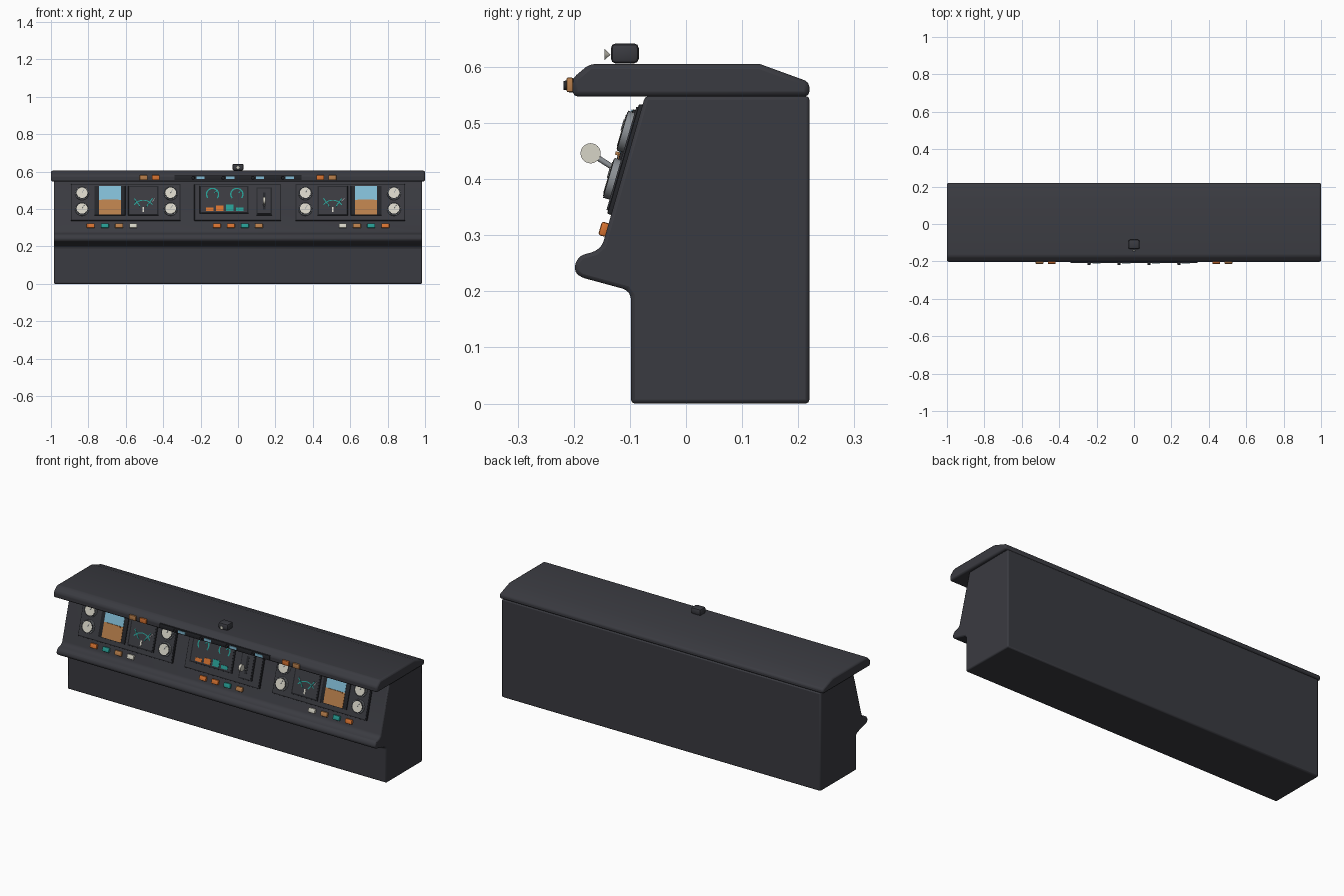
import bpy, bmesh, math
from mathutils import Matrix, Vector

cube = bpy.data.objects.get("Cube")
if cube:
    bpy.data.objects.remove(cube, do_unlink=True)


def material(name, r, g, b):
    m = bpy.data.materials.new(name)
    m.use_nodes = True
    m.diffuse_color = (r, g, b, 1)
    m.node_tree.nodes["Principled BSDF"].inputs["Base Color"].default_value = (r, g, b, 1)
    return m


BODY = material("charcoal", 0.042, 0.043, 0.052)
DARK = material("screen black", 0.018, 0.019, 0.023)
GREY = material("metal grey", 0.27, 0.29, 0.31)
IVORY = material("ivory", 0.68, 0.66, 0.57)
ORANGE = material("orange", 0.68, 0.17, 0.03)
TAN = material("earth tan", 0.48, 0.21, 0.07)
TEAL = material("teal", 0.02, 0.33, 0.29)
SKY = material("sky blue", 0.22, 0.5, 0.66)

# The sloped instrument face: local x is across, z is up the slope, -y is outward
SLOPE = 0.29
TILT = math.atan(SLOPE)
RISE = math.cos(TILT)


def face_frame(x, z):
    return Matrix.Translation((x, -0.148 + SLOPE * (z - 0.284), z)) @ Matrix.Rotation(-TILT, 4, 'X')


def finish(name, bm, mat, smooth=True):
    bmesh.ops.recalc_face_normals(bm, faces=bm.faces[:])
    me = bpy.data.meshes.new(name)
    bm.to_mesh(me)
    bm.free()
    me.materials.append(mat)
    ob = bpy.data.objects.new(name, me)
    bpy.context.collection.objects.link(ob)
    if smooth:
        bpy.ops.object.select_all(action='DESELECT')
        ob.select_set(True)
        bpy.context.view_layer.objects.active = ob
        bpy.ops.object.shade_smooth_by_angle(angle=math.radians(35))
    return ob


def box(name, mat, matrix, size, bevel=0.0):
    bm = bmesh.new()
    bmesh.ops.create_cube(bm, size=1, matrix=Matrix.Diagonal((*size, 1)))
    if bevel:
        bmesh.ops.bevel(bm, geom=bm.edges[:], offset=bevel, segments=2, profile=0.5, affect='EDGES')
    bm.transform(matrix)
    return finish(name, bm, mat, bool(bevel))


def cylinder(name, mat, matrix, r1, r2, depth, sides=24):
    bm = bmesh.new()
    bmesh.ops.create_cone(bm, cap_ends=True, segments=sides, radius1=r1, radius2=r2, depth=depth, matrix=matrix)
    return finish(name, bm, mat)


def plate(name, mat, x, z, w, h, low, high, bevel=0.0):
    """Box on the sloped face, standing from low to high above it."""
    m = face_frame(x, z) @ Matrix.Translation((0, -(low + high) / 2, 0))
    return box(name, mat, m, (w, high - low, h / RISE), bevel)


def disc(name, mat, x, z, r, low, high):
    m = face_frame(x, z) @ Matrix.Translation((0, -(low + high) / 2, 0)) @ Matrix.Rotation(math.pi / 2, 4, 'X')
    return cylinder(name, mat, m, r, r, high - low)


def arc(name, mat, x, z, r, start, end, height, width=0.005):
    """Thin curved mark on a screen."""
    bm = bmesh.new()
    steps = 16
    rows = []
    for i in range(steps + 1):
        a = math.radians(start + (end - start) * i / steps)
        rows.append([bm.verts.new((q * math.cos(a), -height, q * math.sin(a))) for q in (r, r - width)])
    for a, b in zip(rows, rows[1:]):
        bm.faces.new((a[0], a[1], b[1], b[0]))
    bmesh.ops.solidify(bm, geom=bm.faces[:], thickness=0.002)
    bm.transform(face_frame(x, z))
    return finish(name, bm, mat, False)


def spoke(name, mat, x, z, angle, near, far, height, width=0.005):
    m = face_frame(x, z) @ Matrix.Rotation(-math.radians(angle), 4, 'Y')
    box(name, mat, m @ Matrix.Translation(((near + far) / 2, -height, 0)), (far - near, 0.002, width))


def extrusion(name, mat, profile, half, bevel):
    bm = bmesh.new()
    f = bm.faces.new([bm.verts.new((-half, y, z)) for y, z in profile])
    new = bmesh.ops.extrude_face_region(bm, geom=[f])["geom"]
    bmesh.ops.translate(bm, vec=(2 * half, 0, 0), verts=[v for v in new if isinstance(v, bmesh.types.BMVert)])
    ob = finish(name, bm, mat)
    mod = ob.modifiers.new("soft edges", 'BEVEL')
    mod.width = bevel
    mod.segments = 2
    mod.limit_method = 'ANGLE'
    mod.angle_limit = math.radians(20)
    return ob


# Cabinet with wrist ledge, and the glare hood over it
extrusion("console_body", BODY, [
    (-0.098, 0), (0.22, 0), (0.22, 0.548), (-0.073, 0.548), (-0.149, 0.282), (-0.162, 0.271),
    (-0.188, 0.264), (-0.198, 0.25), (-0.198, 0.234), (-0.187, 0.225), (-0.106, 0.203), (-0.098, 0.192)],
    0.985, 0.008)
extrusion("glare_hood", BODY, [
    (-0.202, 0.547), (0.22, 0.547), (0.22, 0.573), (0.132, 0.605), (-0.172, 0.605), (-0.202, 0.58)],
    1.0, 0.009)

# Compass on the hood
box("compass_housing", BODY, Matrix.Translation((0, -0.109, 0.624)), (0.06, 0.05, 0.036), 0.009)
cylinder("compass_pointer", IVORY, Matrix.Translation((0, -0.14, 0.622)) @ Matrix.Rotation(-math.pi / 2, 4, 'X'),
         0.01, 0.0005, 0.01, 12)

# Hood front: control strip, lit keys, knobs and warning lights
box("control_strip", DARK, Matrix.Translation((0, -0.204, 0.567)), (0.68, 0.01, 0.026), 0.002)
for i in range(4):
    box("strip_key", SKY, Matrix.Translation((-0.2 + 0.159 * i, -0.21, 0.567)), (0.044, 0.004, 0.014))
    cylinder("strip_knob", DARK, Matrix.Translation((-0.24 + 0.16 * i, -0.213, 0.567)) @ Matrix.Rotation(math.pi / 2, 4, 'X'),
             0.009, 0.008, 0.011, 16)
for side in (-1, 1):
    for x, mat in ((0.44, ORANGE), (0.505, TAN)):
        box("warning_light", mat, Matrix.Translation((side * x, -0.207, 0.568)), (0.042, 0.012, 0.026), 0.003)


def panel(x, w):
    plate("panel_backing", DARK, x, 0.434, w, 0.196, -0.004, 0.008, 0.003)
    plate("panel_face", BODY, x, 0.434, w - 0.012, 0.184, 0, 0.011)


# Pilot panels, laid out as mirror images
for side in (-1, 1):
    panel(side * 0.6, 0.585)
    for x in (0.36, 0.834):
        for z in (0.48, 0.396):
            disc("gauge_ring", GREY, side * x, z, 0.037, 0.01, 0.023)
            disc("gauge_rim", DARK, side * x, z, 0.034, 0.02, 0.024)
            disc("gauge_dial", IVORY, side * x, z, 0.029, 0.02, 0.025)
            spoke("gauge_needle", GREY, side * x, z, 60, 0, 0.022, 0.0255, 0.003)

    # Attitude screen
    x = side * 0.685
    plate("attitude_frame", DARK, x, 0.441, 0.165, 0.158, 0.008, 0.016, 0.002)
    plate("attitude_sky", SKY, x, 0.481, 0.118, 0.076, 0.014, 0.018)
    plate("attitude_ground", TAN, x, 0.404, 0.118, 0.078, 0.014, 0.018)
    plate("horizon_bar", TAN, x, 0.44, 0.09, 0.006, 0.016, 0.024)

    # Navigation screen
    x = side * 0.506
    plate("navigation_frame", DARK, x, 0.441, 0.162, 0.158, 0.008, 0.016, 0.002)
    plate("navigation_screen", BODY, x, 0.441, 0.146, 0.142, 0.014, 0.017)
    arc("compass_arc", TEAL, x, 0.385, 0.062, 35, 145, 0.018)
    for a in (55, 125):
        spoke("course_line", TEAL, x, 0.385, a, 0.03, 0.085, 0.018)
    spoke("track_line", GREY, x, 0.385, 48, 0.07, 0.095, 0.018, 0.004)
    plate("aircraft_mark", IVORY, x, 0.392, 0.009, 0.026, 0.017, 0.019)

    # Keys below the pilot panel
    for i, mat in enumerate((IVORY, TAN, TEAL, ORANGE)):
        plate("panel_key", mat, side * (0.56 + 0.076 * i), 0.309, 0.042, 0.024, -0.002, 0.013, 0.004)

# Centre panel with engine screen
panel(-0.002, 0.465)
plate("engine_frame", DARK, -0.074, 0.446, 0.262, 0.146, 0.008, 0.016, 0.002)
plate("engine_screen", BODY, -0.074, 0.446, 0.246, 0.132, 0.014, 0.017)
for x in (-0.136, -0.006):
    arc("engine_dial", TEAL, x, 0.474, 0.036, -40, 220, 0.018, 0.007)
    spoke("engine_needle", TEAL, x, 0.474, 40, 0.012, 0.032, 0.018)
for i, (mat, h) in enumerate(((ORANGE, 0.018), (ORANGE, 0.028), (TEAL, 0.034), (TEAL, 0.018))):
    plate("engine_bar", mat, -0.15 + 0.053 * i, 0.385 + h / 2, 0.04, h, 0.016, 0.019)
for i, mat in enumerate((ORANGE, ORANGE, TEAL, TAN)):
    plate("centre_key", mat, -0.113 + 0.075 * i, 0.309, 0.042, 0.024, -0.002, 0.013, 0.004)

# Gear lever with wheel-shaped grip
plate("lever_surround", DARK, 0.14, 0.437, 0.084, 0.148, 0.008, 0.016, 0.002)
plate("lever_plate", BODY, 0.14, 0.437, 0.07, 0.134, 0.014, 0.018)
plate("lever_slot", DARK, 0.14, 0.437, 0.014, 0.09, 0.016, 0.019)
base, grip = Vector((0.14, -0.118, 0.413)), Vector((0.14, -0.17, 0.446))
turn = (grip - base).to_track_quat('Z', 'Y').to_matrix().to_4x4()
cylinder("lever_shaft", GREY, Matrix.Translation((base + grip) / 2) @ turn, 0.005, 0.005, (grip - base).length, 12)
cylinder("lever_grip", IVORY, Matrix.Translation(grip) @ Matrix.Rotation(math.pi / 2, 4, 'Y'), 0.018, 0.018, 0.014)
